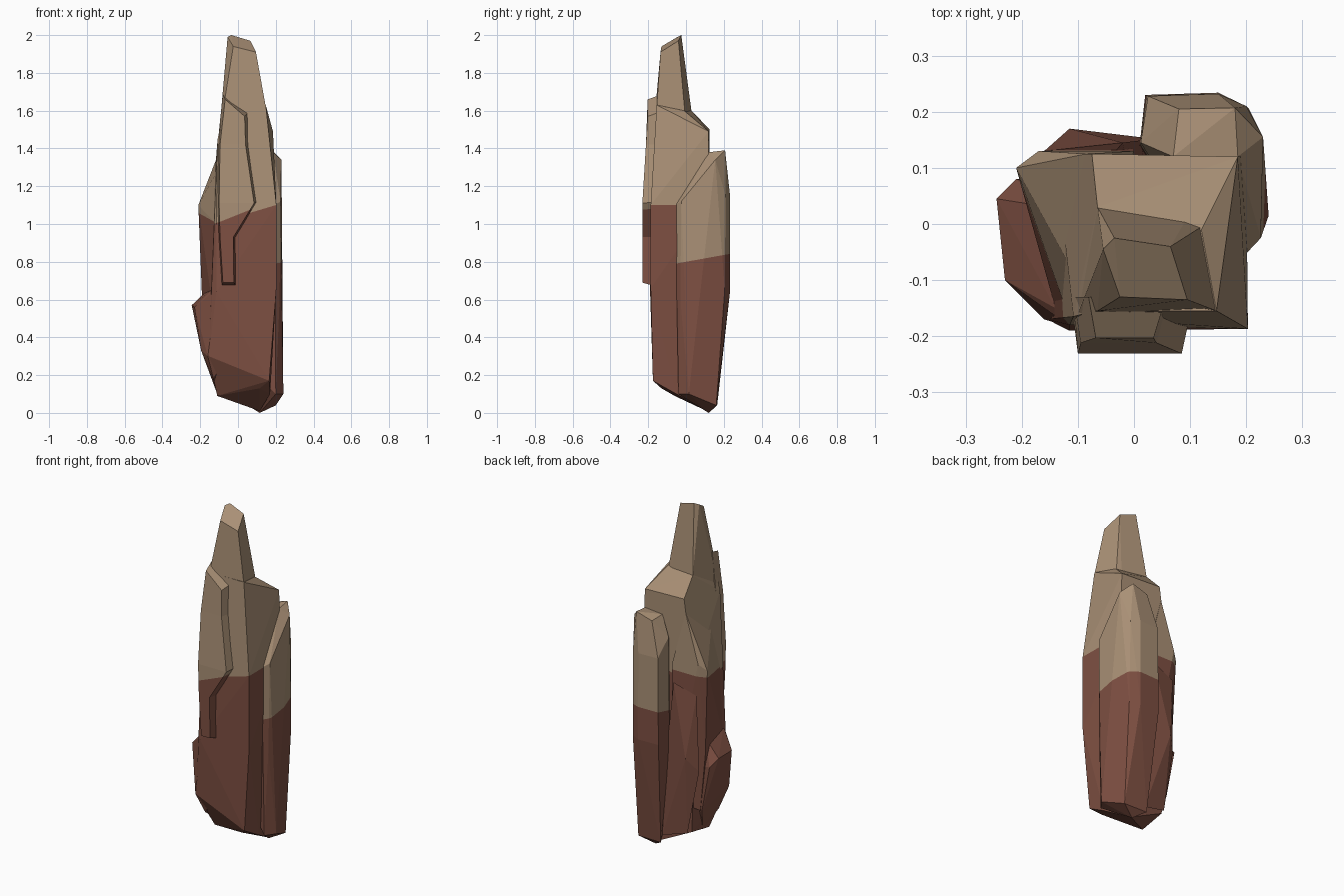
import bpy, bmesh
from mathutils import Vector


def material(name, rgb):
    m = bpy.data.materials.new(name)
    m.diffuse_color = (*rgb, 1)
    return m


RED = material("red_brown_rock", (0.21, 0.08, 0.055))
TAN = material("tan_rock", (0.40, 0.28, 0.18))


def finish(name, bm, base, sx=0.0, sy=0.0):
    """Cut along the colour line z = base + sx*x + sy*y and paint tan above it."""
    bmesh.ops.recalc_face_normals(bm, faces=bm.faces[:])
    n = Vector((-sx, -sy, 1)).normalized()
    p = Vector((0, 0, base))
    bmesh.ops.bisect_plane(bm, geom=bm.verts[:] + bm.edges[:] + bm.faces[:],
                           plane_co=p, plane_no=n)
    for f in bm.faces:
        f.material_index = int((f.calc_center_median() - p).dot(n) > 0)
    me = bpy.data.meshes.new(name)
    bm.to_mesh(me)
    bm.free()
    me.materials.append(RED)
    me.materials.append(TAN)
    bpy.context.collection.objects.link(bpy.data.objects.new(name, me))


def boulder(name, pts, *line):
    """Faceted convex rock spanning the given corners."""
    bm = bmesh.new()
    for p in pts:
        bm.verts.new(p)
    r = bmesh.ops.convex_hull(bm, input=bm.verts[:])
    junk = {v for v in r["geom_interior"] + r["geom_unused"]
            if isinstance(v, bmesh.types.BMVert) and v.is_valid and not v.link_faces}
    bmesh.ops.delete(bm, geom=list(junk), context='VERTS')
    bmesh.ops.dissolve_limit(bm, angle_limit=0.06, verts=bm.verts[:], edges=bm.edges[:])
    finish(name, bm, *line)


# Tall pointed top
boulder("spire", [
    (-0.035, -0.025, 2.0), (0.065, -0.04, 1.97), (-0.055, -0.045, 1.99),
    (-0.025, -0.13, 1.94), (0.095, -0.135, 1.91),
    (-0.065, 0.03, 1.59), (0.12, -0.005, 1.58), (0.147, -0.155, 1.62),
    (-0.065, -0.155, 1.69), (-0.1, -0.16, 1.48), (0.14, -0.16, 1.45),
    (0.1, 0.02, 1.45), (-0.07, 0.04, 1.45)], 1.04)

# Main core
boulder("main_body", [
    (-0.065, 0.03, 1.6), (0.12, -0.01, 1.6), (0.147, -0.155, 1.63),
    (-0.07, -0.155, 1.63), (-0.108, -0.165, 1.45),
    (-0.075, 0.125, 1.5), (0.185, 0.12, 1.49),
    (0.203, -0.187, 1.1), (-0.115, -0.18, 1.0), (0.2, 0.12, 1.1),
    (-0.14, 0.125, 1.05), (0.203, -0.187, 0.66), (-0.115, -0.19, 0.64),
    (0.165, -0.175, 0.17), (-0.155, -0.17, 0.3), (0.115, -0.13, 0.13),
    (-0.11, -0.06, 0.09), (0.115, 0.11, 0.01), (-0.11, 0.1, 0.12),
    (0.17, -0.05, 0.1)], 1.04, 0.3)

# Ledge on the left side
boulder("left_ledge", [
    (-0.21, 0.1, 1.1), (-0.17, 0.13, 1.14), (-0.085, 0.125, 1.42),
    (-0.1, -0.1, 1.3), (-0.115, -0.17, 1.0), (-0.165, -0.04, 0.98),
    (-0.19, 0.09, 0.6), (-0.14, -0.15, 0.6), (-0.15, 0.08, 0.25),
    (0.0, 0.13, 1.1), (0.0, 0.14, 0.3), (0.0, -0.1, 0.5)], 1.04, 0, 0.2)

# Chunk jutting out low on the left
boulder("lower_left_chunk", [
    (-0.245, 0.045, 0.57), (-0.23, -0.1, 0.56), (-0.21, 0.08, 0.52),
    (-0.14, -0.15, 0.65), (-0.11, -0.185, 0.66), (-0.15, 0.03, 0.66),
    (-0.195, -0.125, 0.33), (-0.16, -0.17, 0.3), (-0.16, 0.08, 0.25),
    (-0.13, -0.12, 0.18), (-0.11, 0.0, 0.1), (0.0, -0.18, 0.4),
    (0.0, 0.05, 0.5)], 1.04)

# Low ridge on the back left
boulder("back_ridge", [
    (-0.16, 0.13, 0.95), (-0.02, 0.145, 1.0), (-0.115, 0.17, 0.58),
    (0.02, 0.15, 0.6), (-0.17, 0.12, 0.5), (-0.1, 0.13, 0.12),
    (0.05, 0.15, 0.08), (-0.1, 0.05, 0.9), (0.0, 0.05, 0.3)], 1.04)

# Shorter column on the back right
boulder("back_column", [
    (0.185, 0.12, 1.38), (0.18, 0.207, 1.39), (0.23, 0.155, 1.34),
    (0.08, 0.205, 1.36), (0.07, 0.12, 1.37), (0.012, 0.145, 1.26),
    (0.025, 0.228, 1.16), (0.15, 0.232, 1.16), (0.2, 0.21, 1.15),
    (0.226, -0.025, 1.12), (0.195, -0.058, 1.1), (0.1, 0.0, 1.1),
    (0.02, 0.23, 0.65), (0.15, 0.234, 0.65), (0.205, 0.205, 0.65),
    (0.22, -0.03, 0.6), (0.2, -0.05, 0.6), (0.24, 0.015, 0.1),
    (0.2, -0.04, 0.1), (0.2, 0.16, 0.04), (0.115, 0.12, 0.0),
    (0.05, 0.165, 0.04), (0.01, 0.14, 0.6), (0.1, 0.0, 0.2)], 0.8, 0, 0.18)

# Raised slab on the front: left x, right x, left z, right z, front y per row
rows = [(-0.068, 0.035, 1.66, 1.57, -0.203), (-0.095, 0.04, 1.42, 1.42, -0.212),
        (-0.1, 0.085, 1.11, 1.11, -0.231), (-0.095, -0.025, 0.93, 0.93, -0.231),
        (-0.08, -0.022, 0.69, 0.69, -0.231)]
bm = bmesh.new()
rings = []
for i, (xl, xr, zl, zr, y) in enumerate(rows):
    dz = (0.025, 0, 0.01, 0, -0.03)[i]
    rings.append([bm.verts.new(c) for c in (
        (xl - 0.013, -0.13, zl + dz), (xl, y, zl),
        (xr, y, zr), (xr + 0.022, -0.13, zr + dz))])
for a, b in zip(rings, rings[1:]):
    for k in range(4):
        j = (k + 1) % 4
        bm.faces.new((a[k], a[j], b[j], b[k]))
bm.faces.new(rings[0])
bm.faces.new(rings[-1])
finish("front_slab", bm, 1.05, 0.4)
